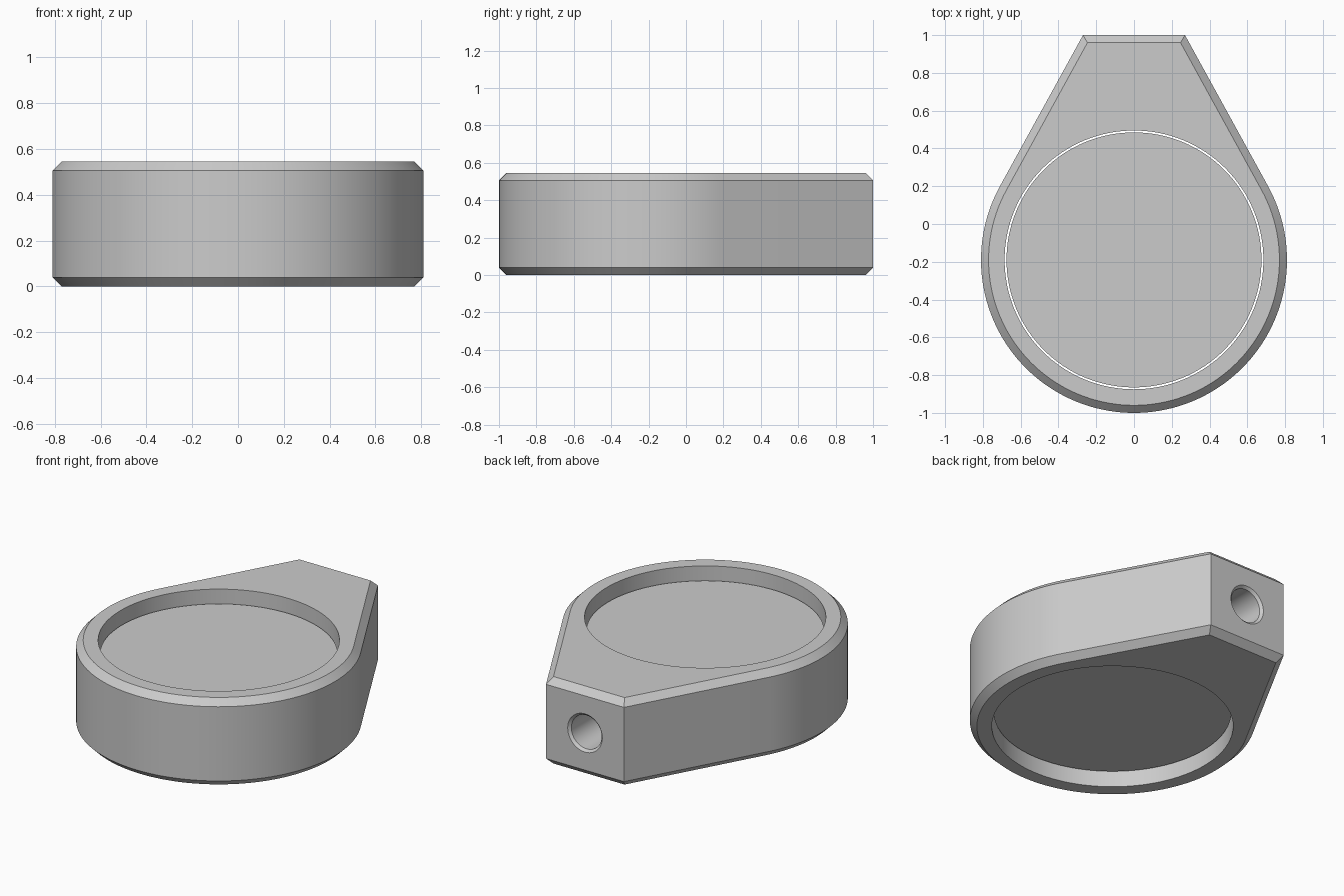
import bpy, bmesh
from math import acos, atan2, cos, sin, hypot, pi

cube = bpy.data.objects.get("Cube")
if cube:
    bpy.data.objects.remove(cube, do_unlink=True)

HEIGHT, CHAMFER = 0.545, 0.04
RADIUS, CENTER_Y = 0.81, -0.19
TAIL_HALF, TAIL_Y = 0.27, 1.0
BORE_RADIUS, DISC_RADIUS = 0.685, 0.675

grey = bpy.data.materials.new("plain_grey")
grey.use_nodes = True
grey.diffuse_color = (0.6, 0.6, 0.6, 1)
grey.node_tree.nodes["Principled BSDF"].inputs["Base Color"].default_value = (0.6, 0.6, 0.6, 1)


def loft(name, rings):
    """Join equal closed rings of points into a capped solid."""
    bm = bmesh.new()
    loops = [[bm.verts.new(p) for p in ring] for ring in rings]
    for a, b in zip(loops, loops[1:]):
        for i in range(len(a)):
            j = (i + 1) % len(a)
            bm.faces.new((a[i], a[j], b[j], b[i]))
    bm.faces.new(loops[0])
    bm.faces.new(loops[-1])
    bmesh.ops.recalc_face_normals(bm, faces=bm.faces)
    mesh = bpy.data.meshes.new(name)
    bm.to_mesh(mesh)
    bm.free()
    mesh.materials.append(grey)
    obj = bpy.data.objects.new(name, mesh)
    bpy.context.collection.objects.link(obj)
    return obj


def activate(obj):
    bpy.ops.object.select_all(action='DESELECT')
    obj.select_set(True)
    bpy.context.view_layer.objects.active = obj


def cut(obj, cutter):
    activate(obj)
    mod = obj.modifiers.new("cut", 'BOOLEAN')
    mod.operation, mod.solver, mod.object = 'DIFFERENCE', 'EXACT', cutter
    bpy.ops.object.modifier_apply(modifier=mod.name)
    bpy.data.objects.remove(cutter, do_unlink=True)


def outline(inset, z, steps=96):
    """Teardrop: an arc with tangent sides running to a flat tail."""
    dy = TAIL_Y - CENTER_Y
    tangent = atan2(dy, TAIL_HALF) - acos(RADIUS / hypot(TAIL_HALF, dy))
    r = RADIUS - inset
    tail_x = (r - sin(tangent) * (dy - inset)) / cos(tangent)
    start, sweep = pi - tangent, pi + 2 * tangent
    arc = [start + sweep * i / steps for i in range(steps + 1)]
    points = [(r * cos(a), CENTER_Y + r * sin(a), z) for a in arc]
    return points + [(tail_x, TAIL_Y - inset, z), (-tail_x, TAIL_Y - inset, z)]


def circle_z(r, z, n=128):
    return [(r * cos(2 * pi * i / n), CENTER_Y + r * sin(2 * pi * i / n), z) for i in range(n)]


def circle_y(r, y, n=48):
    return [(r * cos(2 * pi * i / n), y, HEIGHT / 2 + r * sin(2 * pi * i / n)) for i in range(n)]


# Chamfered teardrop housing
body = loft("housing", [outline(CHAMFER, 0), outline(0, CHAMFER),
                        outline(0, HEIGHT - CHAMFER), outline(CHAMFER, HEIGHT)])

# Round bore through the housing
cut(body, loft("bore_cutter", [circle_z(BORE_RADIUS, -0.1), circle_z(BORE_RADIUS, HEIGHT + 0.1)]))

# Countersunk hole in the tail, reaching the bore
cut(body, loft("hole_cutter", [circle_y(0.105, 0.4), circle_y(0.105, 0.985),
                               circle_y(0.12, 1.0), circle_y(0.12, 1.1)]))

# Loose disc sitting in the bore
disc = loft("inner_disc", [circle_z(DISC_RADIUS, 0.095), circle_z(DISC_RADIUS, 0.457)])

for part in (body, disc):
    activate(part)
    bpy.ops.object.shade_smooth_by_angle(angle=pi / 6)
